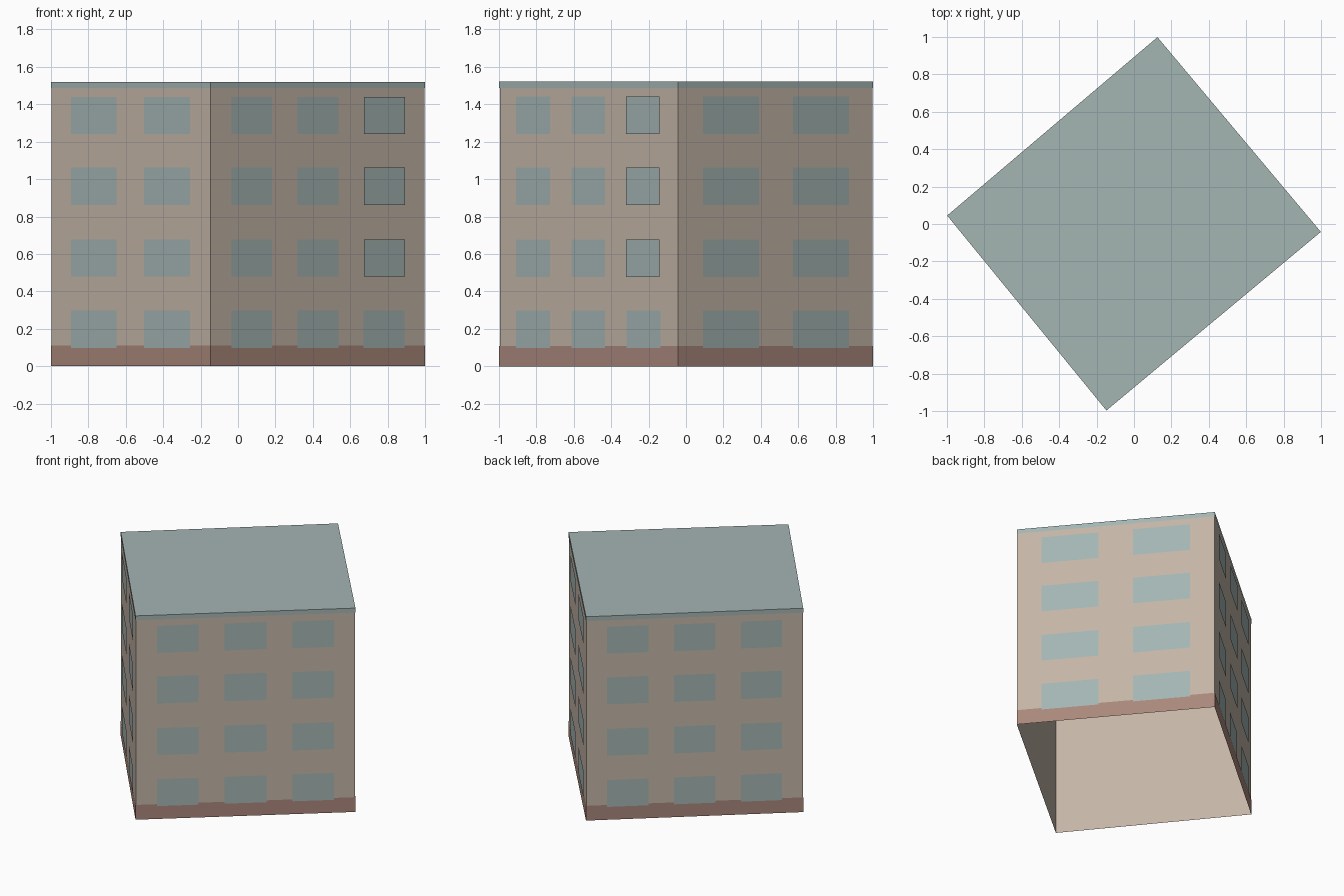
import bpy
from mathutils import Vector

cube = bpy.data.objects.get("Cube")
if cube:
    bpy.data.objects.remove(cube, do_unlink=True)


def material(name, rgb):
    mat = bpy.data.materials.new(name)
    mat.use_nodes = True
    mat.diffuse_color = (*rgb, 1)
    mat.node_tree.nodes["Principled BSDF"].inputs["Base Color"].default_value = (*rgb, 1)
    return mat


BEIGE = material("beige plaster", (0.55, 0.465, 0.385))
BRICK = material("red brown base", (0.40, 0.245, 0.20))
GLASS = material("grey blue", (0.37, 0.46, 0.45))


def build(name, verts, faces, mat):
    mesh = bpy.data.meshes.new(name)
    mesh.from_pydata([tuple(v) for v in verts], [], faces)
    mesh.materials.append(mat)
    obj = bpy.data.objects.new(name, mesh)
    bpy.context.collection.objects.link(obj)
    return obj


# Footprint, counter-clockwise from the left-hand corner
HEIGHT = 1.52
CORNERS = [Vector(c) for c in ((-0.996, 0.045, 0), (-0.147, -0.994, 0),
                               (0.996, -0.042, 0), (0.125, 0.996, 0))]


def shell(name, low, high, offset, mat, capped=False):
    """Open ring of four walls, optionally with a flat top."""
    ring = [c * (1 + offset) for c in CORNERS]
    verts = [c + Vector((0, 0, z)) for z in (low, high) for c in ring]
    faces = [(i, (i + 1) % 4, (i + 1) % 4 + 4, i + 4) for i in range(4)]
    if capped:
        faces.append((4, 5, 6, 7))
    return build(name, verts, faces, mat)


# Main body, open underneath
shell("walls", 0, HEIGHT - 0.004, 0, BEIGE)
shell("base_band", 0, 0.11, 0.003, BRICK)
shell("roof", 1.487, HEIGHT, 0.003, GLASS, capped=True)

# Window columns as fractions along a wall, and rows by sill height
NARROW = [(0.125, 0.413), (0.587, 0.875)]
WIDE = [(0.096, 0.286), (0.405, 0.595), (0.714, 0.904)]
SILLS = [0.097, 0.478, 0.862, 1.24]
WALLS = [("front_left_wall", NARROW, None), ("front_right_wall", WIDE, 2),
         ("back_right_wall", NARROW, None), ("back_left_wall", WIDE, 1)]

for i, (wall, columns, raised) in enumerate(WALLS):
    start, end = CORNERS[i], CORNERS[(i + 1) % 4]
    along = end - start
    normal = along.cross(Vector((0, 0, 1))).normalized()
    verts, faces = [], []
    for col, (a, b) in enumerate(columns):
        for row, sill in enumerate(SILLS):
            # The upper windows of one column stand slightly proud
            out = normal * (0.009 if col == raised and row else 0.005)
            n = len(verts)
            for t, z in ((a, sill), (b, sill), (b, sill + 0.2), (a, sill + 0.2)):
                verts.append(start + along * t + out + Vector((0, 0, z)))
            faces.append((n, n + 1, n + 2, n + 3))
    build(wall + "_windows", verts, faces, GLASS)
